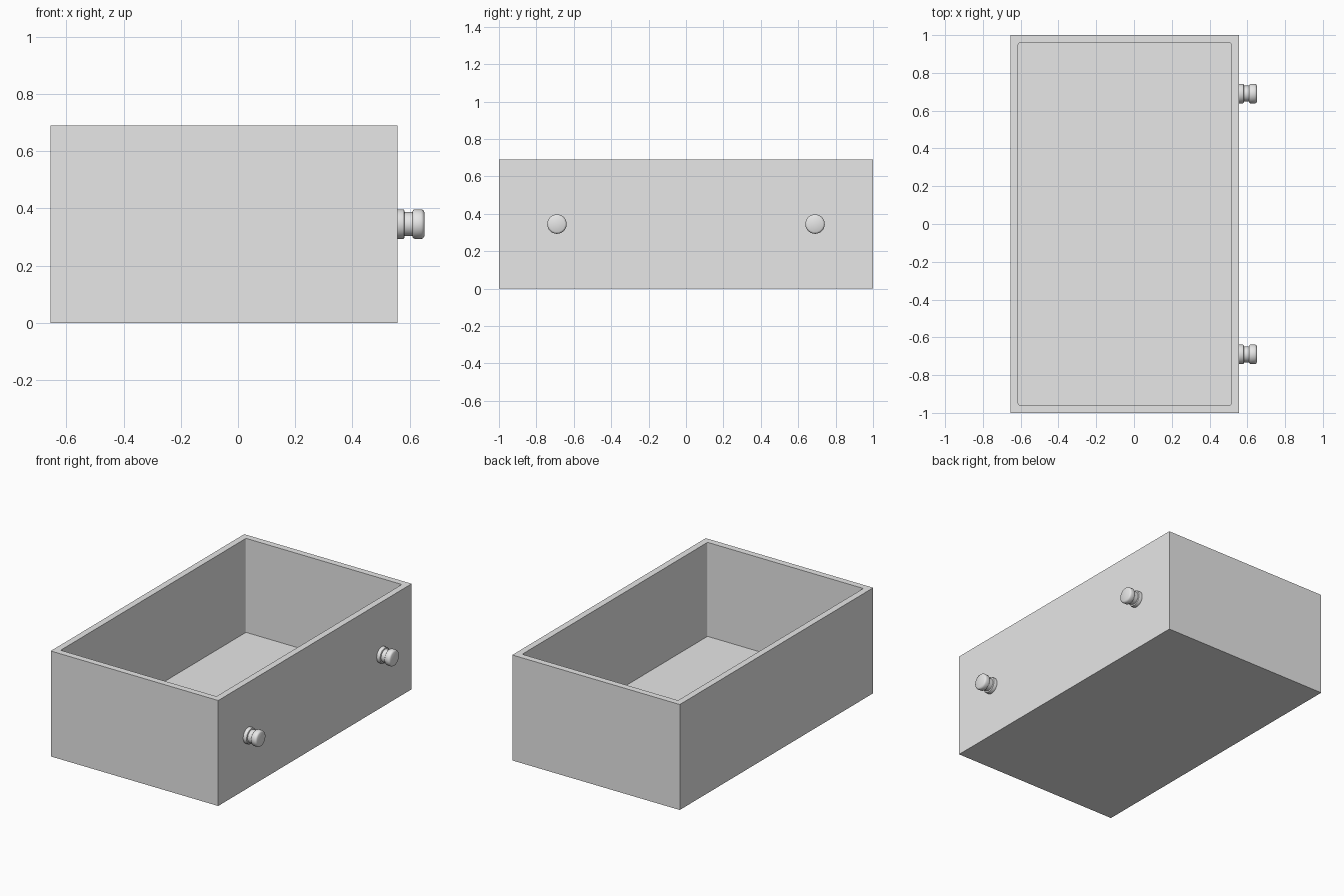
import bpy, bmesh, math
from mathutils import Matrix

cube = bpy.data.objects.get("Cube")
if cube:
    bpy.data.objects.remove(cube, do_unlink=True)

grey = bpy.data.materials.new("light grey")
grey.use_nodes = True
grey.diffuse_color = (0.8, 0.8, 0.8, 1)
grey.node_tree.nodes["Principled BSDF"].inputs["Base Color"].default_value = (0.8, 0.8, 0.8, 1)

LEFT, RIGHT, DEPTH, HEIGHT = -0.655, 0.557, 1.0, 0.69
WALL, FLOOR = 0.042, 0.075


def add_object(name, bm):
    bmesh.ops.recalc_face_normals(bm, faces=bm.faces)
    mesh = bpy.data.meshes.new(name)
    bm.to_mesh(mesh)
    bm.free()
    mesh.materials.append(grey)
    obj = bpy.data.objects.new(name, mesh)
    bpy.context.collection.objects.link(obj)
    return obj


def box(bm, x0, x1, y, z0, z1):
    place = (Matrix.Translation(((x0 + x1) / 2, 0, (z0 + z1) / 2))
             @ Matrix.Diagonal((x1 - x0, 2 * y, z1 - z0, 1)))
    bmesh.ops.create_cube(bm, size=1, matrix=place)


# Cavity with softly rounded upright corners
bm = bmesh.new()
box(bm, LEFT + WALL, RIGHT - WALL, DEPTH - WALL, FLOOR, HEIGHT + 0.2)
upright = [e for e in bm.edges if abs(e.verts[0].co.z - e.verts[1].co.z) > 0.1]
bmesh.ops.bevel(bm, geom=upright, offset=0.008, segments=4, profile=0.5, affect='EDGES')
cavity = add_object("cavity_cutter", bm)

# Open drawer box
bm = bmesh.new()
box(bm, LEFT, RIGHT, DEPTH, 0, HEIGHT)
drawer = add_object("drawer_box", bm)
cut = drawer.modifiers.new("hollow", 'BOOLEAN')
cut.operation = 'DIFFERENCE'
cut.solver = 'EXACT'
cut.object = cavity
bpy.context.view_layer.objects.active = drawer
drawer.select_set(True)
bpy.ops.object.modifier_apply(modifier=cut.name)
bpy.data.objects.remove(cavity, do_unlink=True)

# Turned knobs: base flange, narrow neck and rounded head, as (distance, radius)
PROFILE = [(0, 0), (0, 0.052), (0.018, 0.052), (0.023, 0.050), (0.025, 0.046),
           (0.025, 0.042), (0.053, 0.042), (0.053, 0.046), (0.056, 0.050), (0.062, 0.052),
           (0.083, 0.052), (0.090, 0.049), (0.094, 0.042), (0.094, 0)]


def knob(name, y):
    bm = bmesh.new()
    verts = [bm.verts.new((d, r, 0)) for d, r in PROFILE]
    edges = [bm.edges.new(pair) for pair in zip(verts, verts[1:])]
    bmesh.ops.spin(bm, geom=verts + edges, cent=(0, 0, 0), axis=(1, 0, 0),
                   angle=math.tau, steps=32, use_merge=True)
    bmesh.ops.remove_doubles(bm, verts=bm.verts, dist=0.0001)
    obj = add_object(name, bm)
    obj.location = (RIGHT, y, HEIGHT / 2)
    bpy.ops.object.select_all(action='DESELECT')
    obj.select_set(True)
    bpy.context.view_layer.objects.active = obj
    bpy.ops.object.shade_smooth_by_angle(angle=math.radians(40))


knob("front_knob", -0.69)
knob("back_knob", 0.69)
